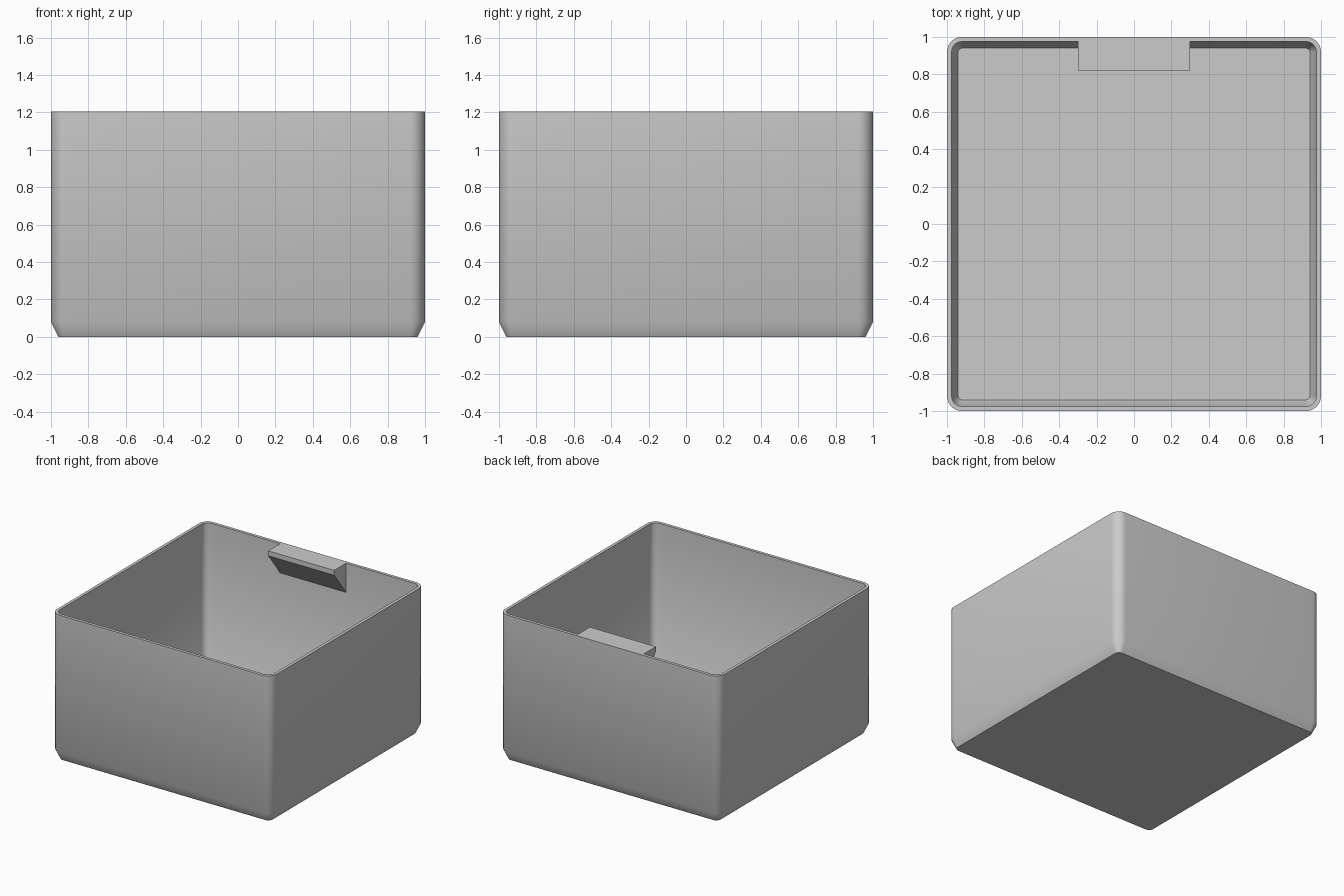
import bpy
import bmesh
from math import radians, sin, cos

HEIGHT = 1.205
WALL = 0.025
RADIUS = 0.08
CORNER_STEPS = 8

cube = bpy.data.objects.get("Cube")
if cube:
    bpy.data.objects.remove(cube, do_unlink=True)

grey = bpy.data.materials.new("light_grey_plastic")
grey.use_nodes = True
colour = (0.6, 0.6, 0.6, 1)
grey.diffuse_color = colour
grey.node_tree.nodes["Principled BSDF"].inputs["Base Color"].default_value = colour


def make_object(name, bm):
    bmesh.ops.recalc_face_normals(bm, faces=bm.faces)
    mesh = bpy.data.meshes.new(name)
    bm.to_mesh(mesh)
    bm.free()
    mesh.materials.append(grey)
    obj = bpy.data.objects.new(name, mesh)
    bpy.context.collection.objects.link(obj)
    return obj


def rounded_ring(bm, inset, z):
    """Rounded square loop, offset inwards from the outer wall."""
    r = RADIUS - inset
    c = 1 - RADIUS
    ring = []
    for corner, (sx, sy) in enumerate([(1, 1), (-1, 1), (-1, -1), (1, -1)]):
        for i in range(CORNER_STEPS + 1):
            a = radians(90 * (corner + i / CORNER_STEPS))
            ring.append(bm.verts.new((sx * c + r * cos(a), sy * c + r * sin(a), z)))
    return ring


# Open box: outer chamfer and wall, rim, inner wall and chamfer, floor
bm = bmesh.new()
section = [(0.04, 0), (0, 0.08), (0, HEIGHT), (WALL, HEIGHT), (WALL, 0.09), (0.06, 0.025)]
rings = [rounded_ring(bm, inset, z) for inset, z in section]
for low, high in zip(rings, rings[1:]):
    for i in range(len(low)):
        j = (i + 1) % len(low)
        bm.faces.new((low[i], low[j], high[j], high[i]))
bm.faces.new(rings[0])
bm.faces.new(rings[-1])
box = make_object("box_shell", bm)

# Finger tab on the inside of the back wall, flush with the rim
bm = bmesh.new()
back, front = 1 - WALL, 0.82
profile = [(back, HEIGHT), (front, HEIGHT), (front, HEIGHT - 0.04), (back, HEIGHT - 0.24)]
side = bm.faces.new([bm.verts.new((-0.3, y, z)) for y, z in profile])
new = bmesh.ops.extrude_face_region(bm, geom=[side])["geom"]
bmesh.ops.translate(bm, vec=(0.6, 0, 0),
                    verts=[g for g in new if isinstance(g, bmesh.types.BMVert)])
make_object("finger_tab", bm)

# Smooth walls and corners, sharp rim and floor edges
bpy.ops.object.select_all(action="DESELECT")
box.select_set(True)
bpy.context.view_layer.objects.active = box
bpy.ops.object.shade_smooth_by_angle(angle=radians(35))
